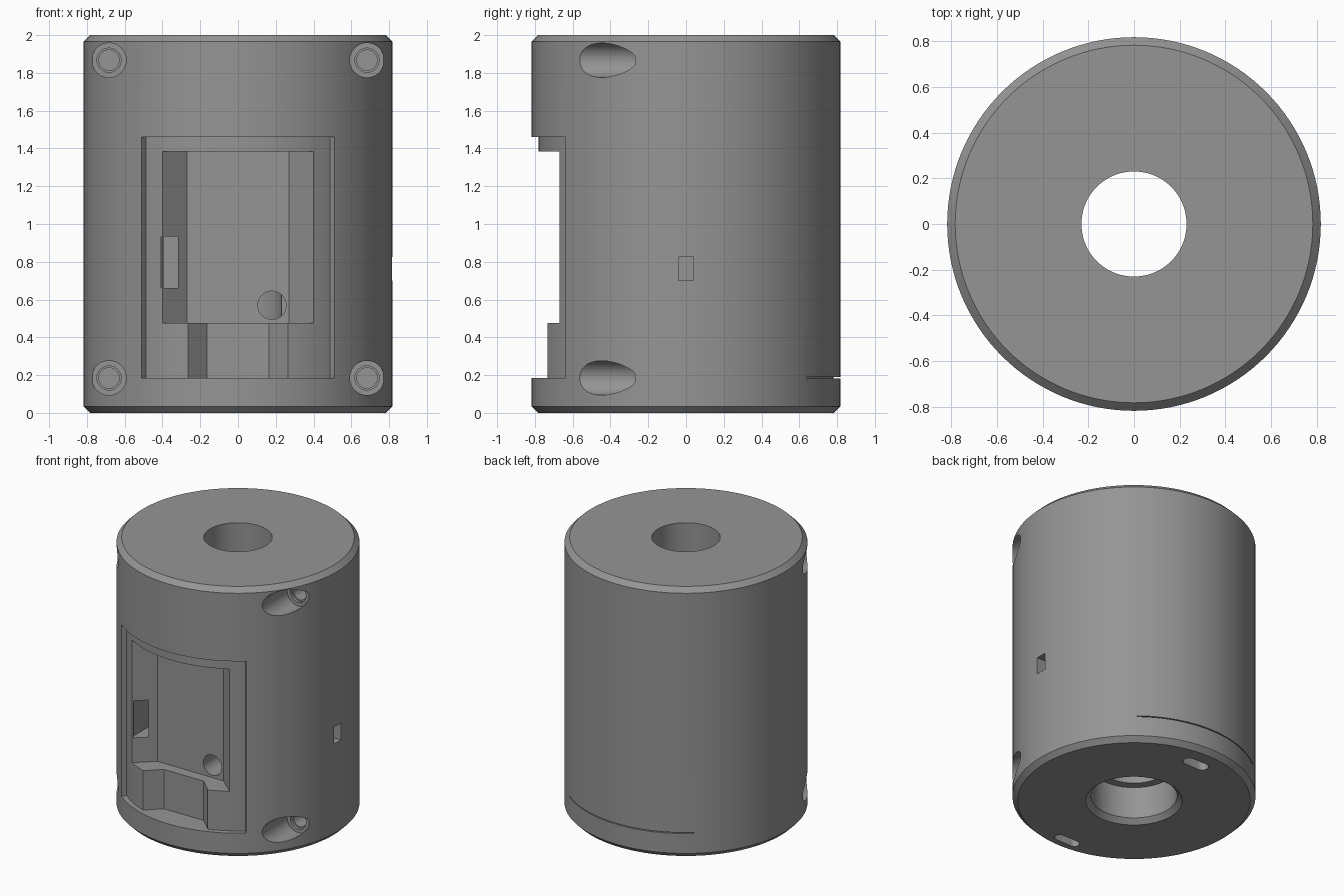
import bpy, bmesh, math
from mathutils import Matrix, Vector

if "Cube" in bpy.data.objects:
    bpy.data.objects.remove(bpy.data.objects["Cube"])

R, SEG = 0.817, 128
FRONT, BACK = -math.pi / 2, math.pi / 2
HALF = math.radians(38.7)

grey = bpy.data.materials.new("mid grey")
grey.diffuse_color = (0.30, 0.30, 0.30, 1)
grey.use_nodes = True
grey.node_tree.nodes["Principled BSDF"].inputs["Base Color"].default_value = grey.diffuse_color


def mesh_object(name, bm):
    bmesh.ops.recalc_face_normals(bm, faces=bm.faces[:])
    me = bpy.data.meshes.new(name)
    bm.to_mesh(me)
    bm.free()
    me.materials.append(grey)
    ob = bpy.data.objects.new(name, me)
    bpy.context.collection.objects.link(ob)
    return ob


def lathe(name, profile, seg=SEG, matrix=Matrix()):
    """Solid of revolution about z from (radius, height) pairs."""
    bm = bmesh.new()
    rings = [[bm.verts.new((r * math.cos(2 * math.pi * i / seg),
                            r * math.sin(2 * math.pi * i / seg), h))
              for i in range(seg)] for r, h in profile]
    for a, b in zip(rings, rings[1:]):
        for i in range(seg):
            j = (i + 1) % seg
            bm.faces.new((a[i], a[j], b[j], b[i]))
    bm.faces.new(rings[0])
    bm.faces.new(rings[-1])
    bm.transform(matrix)
    return mesh_object(name, bm)


def prism(name, points, z0, z1):
    """Plan outline raised from z0 to z1."""
    bm = bmesh.new()
    face = bm.faces.new([bm.verts.new((x, y, z0)) for x, y in points])
    ext = bmesh.ops.extrude_face_region(bm, geom=[face])
    verts = [v for v in ext["geom"] if isinstance(v, bmesh.types.BMVert)]
    bmesh.ops.translate(bm, verts=verts, vec=(0, 0, z1 - z0))
    return mesh_object(name, bm)


def box(name, x0, x1, y0, y1, z0, z1):
    return prism(name, [(x0, y0), (x1, y0), (x1, y1), (x0, y1)], z0, z1)


def sector(name, mid, r0, r1, z0, z1, n=28):
    angles = [mid - HALF + 2 * HALF * i / n for i in range(n + 1)]
    pts = [(r1 * math.cos(a), r1 * math.sin(a)) for a in angles]
    pts += [(r0 * math.cos(a), r0 * math.sin(a)) for a in reversed(angles)]
    return prism(name, pts, z0, z1)


def trough(name, w_out, y_out, w_in, y_in, z0, z1):
    """Trapezoid pocket opening to the front."""
    return prism(name, [(-w_out, -0.9), (w_out, -0.9), (w_out, y_out),
                        (w_in, y_in), (-w_in, y_in), (-w_out, y_out)], z0, z1)


def front_hole(name, x, z, profile):
    """Round hole running backwards; profile heights are y values."""
    m = Matrix.Translation((x, 0, z)) @ Matrix.Rotation(-math.pi / 2, 4, 'X')
    return lathe(name, profile, 48, m)


def stadium(name, y, length, width, z0, z1, n=12):
    pts, r, h = [], width / 2, (length - width) / 2
    for side, start in ((1, -math.pi / 2), (-1, math.pi / 2)):
        for i in range(n + 1):
            a = start + math.pi * i / n
            pts.append((side * h + r * math.cos(a), y + r * math.sin(a)))
    return prism(name, pts, z0, z1)


# chamfered cylinder
body = lathe("housing", [(R - 0.035, 0), (R, 0.035), (R, 1.965), (R - 0.035, 2)])

cutters = [
    # central bore with chamfered counterbore underneath
    lathe("bore_cutter", [(0.355, -0.03), (0.29, 0.035), (0.29, 0.27),
                          (0.23, 0.27), (0.23, 2.1)], 96),
    # curved cover recess, deep pocket and lower channel
    sector("recess_cutter", FRONT, 0.78, 0.95, 0.185, 1.46),
    trough("pocket_cutter", 0.40, -0.67, 0.27, -0.556, 0.477, 1.385),
    trough("channel_cutter", 0.265, -0.733, 0.163, -0.636, 0.185, 0.5),
    # square opening in the pocket side and round hole in its floor
    box("side_opening_cutter", -0.41, -0.317, -0.664, -0.35, 0.66, 0.935),
    front_hole("cable_hole_cutter", 0.18, 0.57, [(0.075, -0.7), (0.075, 0.0)]),
    # small slot on the right side and thin arc slit at the back
    box("side_slot_cutter", 0.74, 0.9, -0.04, 0.04, 0.70, 0.825),
    sector("back_slit_cutter", BACK, 0.78, 0.95, 0.182, 0.189),
    # slots in the underside
    stadium("rear_base_slot_cutter", 0.645, 0.2, 0.085, -0.1, 0.1),
    stadium("front_base_slot_cutter", -0.70, 0.2, 0.07, -0.1, 0.1),
]
# stepped screw holes in the four corners
for x in (-0.683, 0.683):
    for z in (0.185, 1.867):
        cutters.append(front_hole("screw_hole_cutter", x, z, [
            (0.091, -0.9), (0.091, -0.27), (0.064, -0.27), (0.064, -0.25),
            (0.054, -0.25), (0.054, -0.1)]))

for c in cutters:
    c.hide_render = True
    mod = body.modifiers.new(c.name, 'BOOLEAN')
    mod.operation = 'DIFFERENCE'
    mod.solver = 'EXACT'
    mod.object = c

# bake the cuts and drop the cutters
bpy.context.view_layer.update()
baked = bpy.data.meshes.new_from_object(
    body.evaluated_get(bpy.context.evaluated_depsgraph_get()))
body.modifiers.clear()
body.data = baked
for c in cutters:
    bpy.data.objects.remove(c, do_unlink=True)

bpy.context.view_layer.objects.active = body
body.select_set(True)
bpy.ops.object.shade_smooth_by_angle(angle=math.radians(25))
